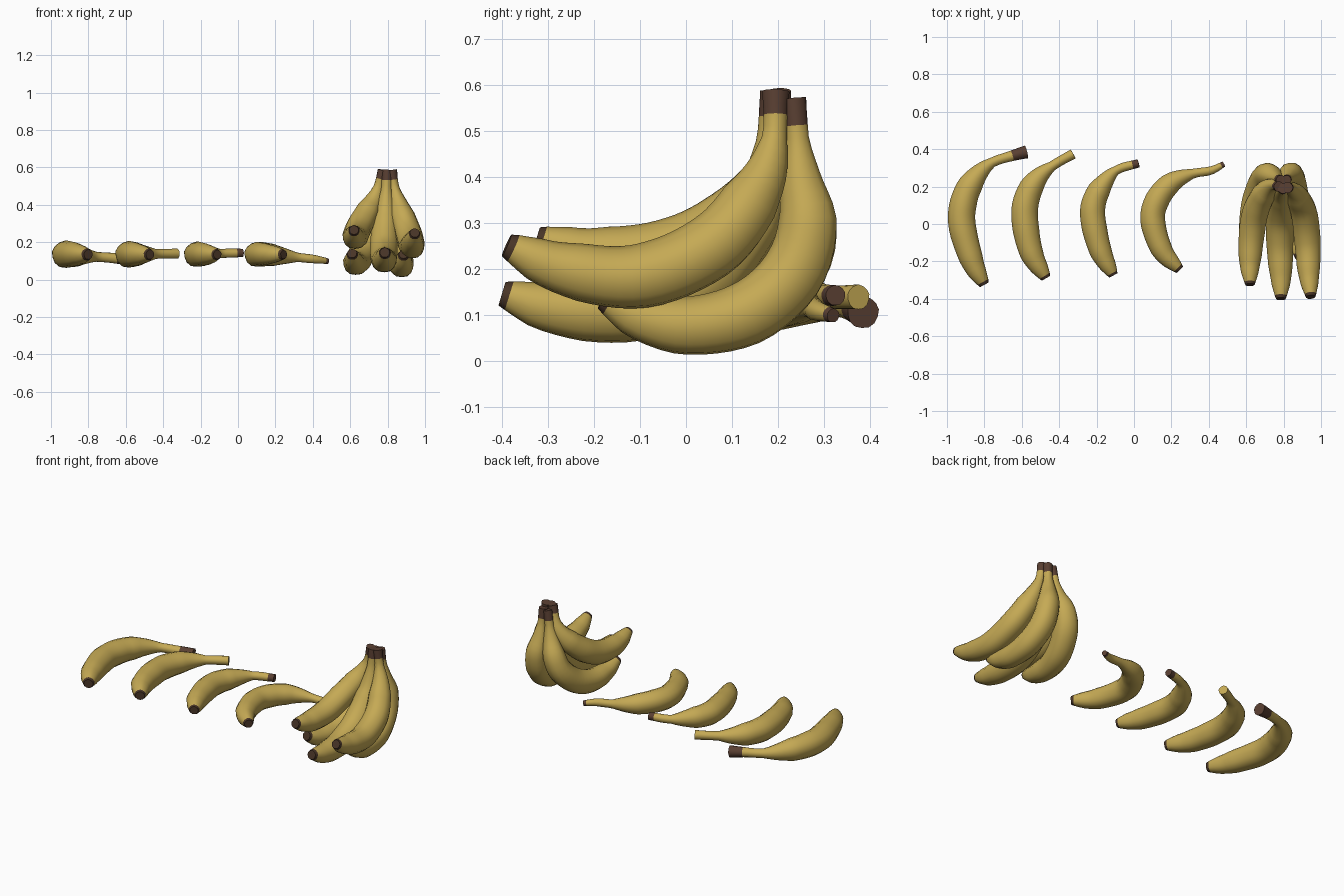
import bpy, bmesh, math
from mathutils import Vector

if "Cube" in bpy.data.objects:
    bpy.data.objects.remove(bpy.data.objects["Cube"])


def material(name, rgb):
    m = bpy.data.materials.new(name)
    m.diffuse_color = (*rgb, 1)
    m.use_nodes = True
    m.node_tree.nodes["Principled BSDF"].inputs["Base Color"].default_value = m.diffuse_color
    return m


MATS = [material("banana_yellow", (0.56, 0.40, 0.09)),
        material("stem_brown", (0.10, 0.05, 0.032)),
        material("tip_dark_brown", (0.065, 0.035, 0.02))]

# body thickness along the fruit, from blossom tip to start of stem
BODY = [(0, .36), (.025, .46), (.09, .66), (.22, .88), (.42, 1), (.62, 1),
        (.78, .9), (.9, .62), (1, .36)]


def lookup(table, u):
    for (a, ra), (b, rb) in zip(table, table[1:]):
        if u <= b:
            t = (u - a) / (b - a)
            return ra + (rb - ra) * t
    return table[-1][1]


def smooth_path(pts, steps=12):
    """Catmull-Rom curve through the points, with cumulative lengths."""
    p = [pts[0] * 2 - pts[1]] + pts + [pts[-1] * 2 - pts[-2]]
    out = []
    for i in range(1, len(p) - 2):
        a, b, c, d = p[i - 1:i + 3]
        for k in range(steps):
            t = k / steps
            out.append(0.5 * (2 * b + (c - a) * t + (2 * a - 5 * b + 4 * c - d) * t * t
                              + (3 * b - a - 3 * c + d) * t ** 3))
    out.append(pts[-1].copy())
    length = [0]
    for a, b in zip(out, out[1:]):
        length.append(length[-1] + (b - a).length)
    return out, [s / length[-1] for s in length]


def point_at(path, us, u):
    for i in range(len(us) - 1):
        if u <= us[i + 1]:
            return path[i].lerp(path[i + 1], (u - us[i]) / (us[i + 1] - us[i]))
    return path[-1].copy()


def banana(name, pts, r, stem, brown, knob, sides=14):
    """Sweep a rounded five-sided section; stem = where stem starts, brown = brown length."""
    path, us = smooth_path([Vector(p) for p in pts])
    tip = 0.018
    rings_u = [0, tip] + [tip + (1 - brown - tip) * i / 30 for i in range(1, 31)]
    if brown:
        rings_u += [1 - brown * .55, 1]

    def radius(u):
        if u <= stem:
            return r * lookup(BODY, u / stem)
        k = (u - stem) / (1 - stem)
        return r * .36 + (knob - r * .36) * max(0, (k - .35) / .65) ** 1.3

    bm = bmesh.new()
    rings, normal = [], Vector((0, 0, 1))
    for u in rings_u:
        c = point_at(path, us, u)
        tan = (point_at(path, us, min(1, u + .02)) - point_at(path, us, max(0, u - .02))).normalized()
        normal = (normal - tan * normal.dot(tan)).normalized()
        side = tan.cross(normal)
        ring = []
        for k in range(sides):
            a = 2 * math.pi * k / sides
            rr = radius(u) * (1 + .025 * math.cos(5 * a))
            ring.append(bm.verts.new(c + (normal * math.cos(a) + side * math.sin(a)) * rr))
        rings.append(ring)
    for i, (a, b) in enumerate(zip(rings, rings[1:])):
        mid = (rings_u[i] + rings_u[i + 1]) / 2
        for k in range(sides):
            f = bm.faces.new((a[k], a[(k + 1) % sides], b[(k + 1) % sides], b[k]))
            f.material_index = 2 if mid < tip else 1 if brown and mid > 1 - brown else 0
    bm.faces.new(rings[0][::-1]).material_index = 2
    bm.faces.new(rings[-1]).material_index = 1 if brown else 0
    bmesh.ops.recalc_face_normals(bm, faces=bm.faces)
    me = bpy.data.meshes.new(name)
    bm.to_mesh(me)
    bm.free()
    for m in MATS:
        me.materials.append(m)
    ob = bpy.data.objects.new(name, me)
    bpy.context.collection.objects.link(ob)
    bpy.ops.object.select_all(action='DESELECT')
    ob.select_set(True)
    bpy.context.view_layer.objects.active = ob
    bpy.ops.object.shade_smooth_by_angle(angle=math.radians(40))


def lying(name, xy, z_end, *args):
    """Single banana lying flat; its stem drifts to height z_end."""
    n = len(xy) - 1
    pts = [(x, y, .134 + (z_end - .134) * max(0, (i / n - .5) / .5)) for i, (x, y) in enumerate(xy)]
    banana(name, pts, *args)


# four loose bananas
lying("loose_banana_1", [(-.80, -.325), (-.865, -.2), (-.92, 0), (-.905, .14), (-.85, .245),
                         (-.765, .325), (-.65, .365), (-.575, .385)], .105, .073, .79, .085, .035)
lying("loose_banana_2", [(-.47, -.29), (-.55, -.15), (-.585, .04), (-.565, .16), (-.51, .25),
                         (-.43, .315), (-.325, .375)], .138, .071, .84, 0, .027)
lying("loose_banana_3", [(-.11, -.275), (-.18, -.14), (-.22, .03), (-.21, .13), (-.16, .22),
                         (-.09, .29), (.025, .325)], .142, .067, .83, .045, .022)
lying("loose_banana_4", [(.245, -.245), (.15, -.14), (.1, .02), (.125, .13), (.2, .22),
                         (.31, .268), (.41, .285), (.48, .32)], .098, .066, .8, .02, .015)

# hand of five bananas hanging from one crown
banana("bunch_upper_left", [(.62, -.325, .265), (.62, -.2, .23), (.63, -.05, .235), (.65, .07, .285),
                            (.695, .165, .37), (.74, .205, .46), (.775, .2, .585)],
       .07, .89, .06, .028)
banana("bunch_upper_right", [(.945, -.39, .25), (.935, -.27, .2), (.928, -.1, .182), (.91, .06, .25),
                             (.87, .155, .37), (.84, .19, .47), (.82, .195, .585)],
       .071, .89, .06, .03)
banana("bunch_centre", [(.785, -.4, .145), (.785, -.28, .112), (.78, -.12, .11), (.78, .02, .165),
                        (.785, .12, .27), (.79, .17, .38), (.797, .19, .585)],
       .074, .89, .06, .028)
banana("bunch_lower_left", [(.61, -.2, .14), (.62, -.1, .1), (.63, .03, .09), (.655, .15, .125),
                            (.69, .24, .21), (.72, .262, .3), (.755, .245, .4), (.785, .235, .565)],
       .071, .89, .07, .026)
banana("bunch_lower_right", [(.885, -.18, .135), (.88, -.09, .09), (.875, .02, .075), (.865, .14, .105),
                             (.85, .23, .185), (.84, .265, .29), (.825, .25, .4), (.815, .235, .57)],
       .07, .89, .07, .026)
